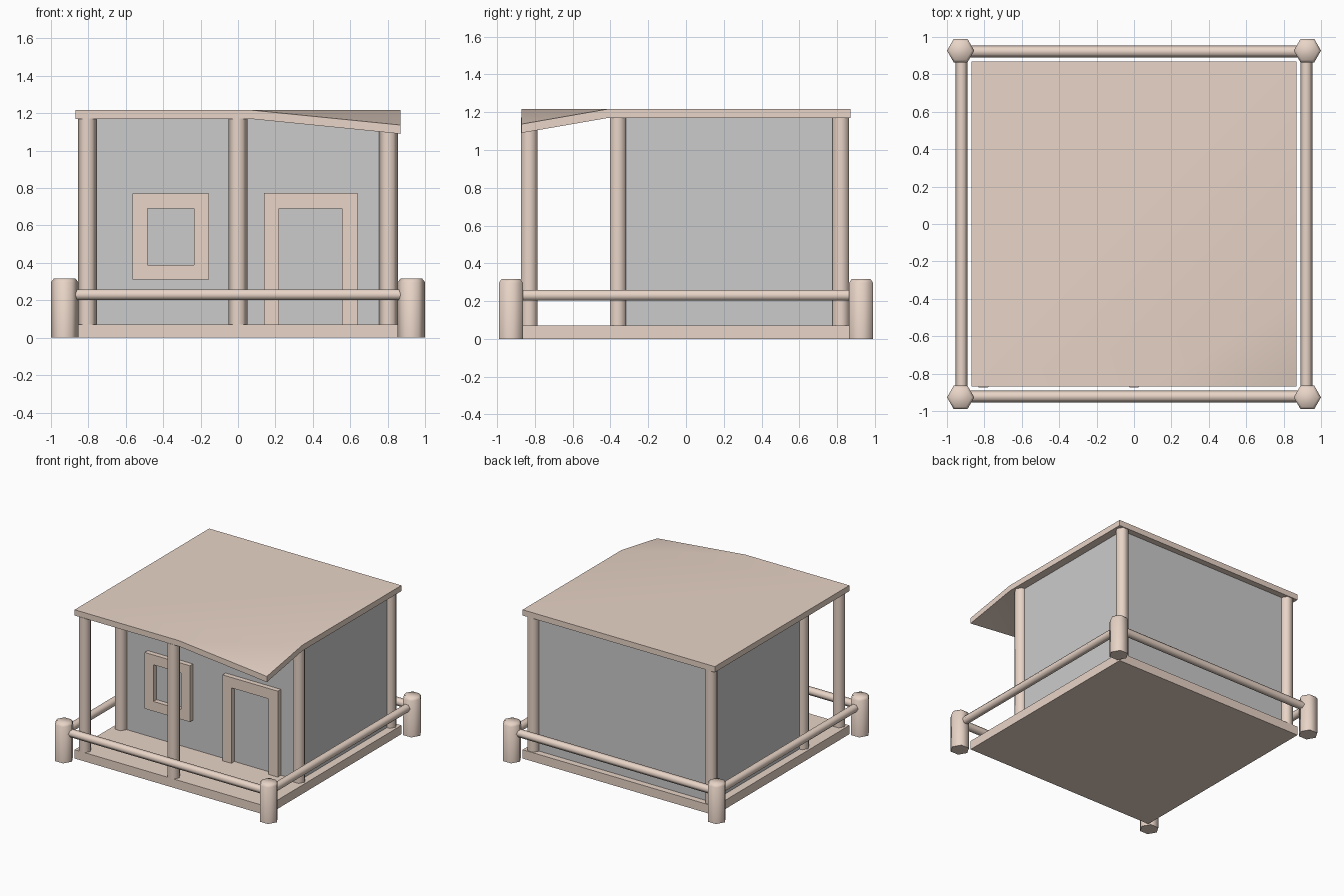
import bpy, bmesh, math

if "Cube" in bpy.data.objects:
    bpy.data.objects.remove(bpy.data.objects["Cube"])

wood = bpy.data.materials.new("wood")
wood.diffuse_color = (0.81, 0.66, 0.57, 1)
wood.use_nodes = True
wood.node_tree.nodes["Principled BSDF"].inputs["Base Color"].default_value = wood.diffuse_color


def finish(name, bm, mat=wood, smooth=None):
    bmesh.ops.recalc_face_normals(bm, faces=bm.faces[:])
    me = bpy.data.meshes.new(name)
    bm.to_mesh(me)
    bm.free()
    ob = bpy.data.objects.new(name, me)
    bpy.context.collection.objects.link(ob)
    if mat:
        me.materials.append(mat)
    if smooth:
        bpy.ops.object.select_all(action='DESELECT')
        ob.select_set(True)
        bpy.context.view_layer.objects.active = ob
        bpy.ops.object.shade_smooth_by_angle(angle=math.radians(smooth))
    return ob


def box(name, lo, hi, mat=wood):
    bm = bmesh.new()
    bmesh.ops.create_cube(bm, size=1)
    for v in bm.verts:
        v.co = [(a + b) / 2 + c * (b - a) for a, b, c in zip(lo, hi, v.co)]
    return finish(name, bm, mat)


def slab(name, points, faces, offset, smooth=None):
    """Sheet of faces thickened along an offset vector."""
    bm = bmesh.new()
    vs = [bm.verts.new(p) for p in points]
    for f in faces:
        bm.faces.new([vs[i] for i in f])
    ext = bmesh.ops.extrude_face_region(bm, geom=bm.faces[:], use_keep_orig=True)
    moved = [g for g in ext["geom"] if isinstance(g, bmesh.types.BMVert)]
    bmesh.ops.translate(bm, verts=moved, vec=offset)
    return finish(name, bm, wood, smooth)


def hex_column(name, x, y, rings):
    """Six-sided column; rings are (radius, z) pairs from bottom to top."""
    bm = bmesh.new()
    loops = [[bm.verts.new((x + r * math.cos(k * math.pi / 3),
                            y + r * math.sin(k * math.pi / 3), z)) for k in range(6)]
             for r, z in rings]
    for a, b in zip(loops, loops[1:]):
        for k in range(6):
            j = (k + 1) % 6
            bm.faces.new((a[k], a[j], b[j], b[k]))
    bm.faces.new(loops[0])
    bm.faces.new(loops[-1])
    return finish(name, bm, wood, 65)


def rail(name, loc, turn):
    """Horizontal six-sided bar with its widest line level."""
    ob = hex_column(name, 0, 0, [(0.032, -0.9), (0.032, 0.9)])
    ob.location = loc
    ob.rotation_euler = (math.pi / 2, 0, turn)
    return ob


# floor and walls
box("floor", (-0.87, -0.87, 0), (0.87, 0.87, 0.072))
box("walls", (-0.805, -0.36, 0.072), (0.805, 0.82, 1.17), None)

# roof with the unsupported front right corner sagging
T, D = 1.217, 0.08
slab("roof",
     [(-0.87, 0.87, T), (-0.87, -0.87, T), (0.07, -0.87, T),
      (0.87, -0.87, T - D), (0.87, -0.41, T), (0.87, 0.87, T)],
     [(0, 1, 2, 4, 5), (2, 3, 4)], (0, 0, -0.047), 30)

# wall corner posts and porch posts
for x in (-0.805, 0.805):
    side = "left" if x < 0 else "right"
    for y, place in ((-0.36, "front"), (0.82, "back")):
        hex_column(f"{place}_{side}_wall_post", x, y, [(0.05, 0.07), (0.05, 1.172)])
for x, place in ((-0.805, "left"), (0, "middle")):
    hex_column(f"{place}_porch_post", x, -0.83, [(0.05, 0.07), (0.05, 1.172)])

# fence bollards and rails
for sx in (-1, 1):
    for sy in (-1, 1):
        name = f"{'front' if sy < 0 else 'back'}_{'left' if sx < 0 else 'right'}_bollard"
        hex_column(name, 0.927 * sx, 0.927 * sy,
                   [(0.073, 0), (0.073, 0.297), (0.058, 0.316)])
    rail("left_rail" if sx < 0 else "right_rail", (0.922 * sx, 0, 0.23), 0)
    rail("front_rail" if sx < 0 else "back_rail", (0, 0.922 * sx, 0.23), math.pi / 2)

# window frame: outer and inner rectangles joined by four faces
Y, OUT = -0.35, (0, -0.05, 0)
outer = [(-0.565, Y, 0.31), (-0.155, Y, 0.31), (-0.155, Y, 0.77), (-0.565, Y, 0.77)]
inner = [(-0.485, Y, 0.39), (-0.235, Y, 0.39), (-0.235, Y, 0.69), (-0.485, Y, 0.69)]
slab("window_frame", outer + inner,
     [(k, (k + 1) % 4, 4 + (k + 1) % 4, 4 + k) for k in range(4)], OUT)

# door frame: three-sided arch standing on the floor
outer = [(0.14, Y, 0.07), (0.14, Y, 0.775), (0.64, Y, 0.775), (0.64, Y, 0.07)]
inner = [(0.22, Y, 0.07), (0.22, Y, 0.69), (0.557, Y, 0.69), (0.557, Y, 0.07)]
slab("door_frame", outer + inner,
     [(k, k + 1, 5 + k, 4 + k) for k in range(3)], OUT)
